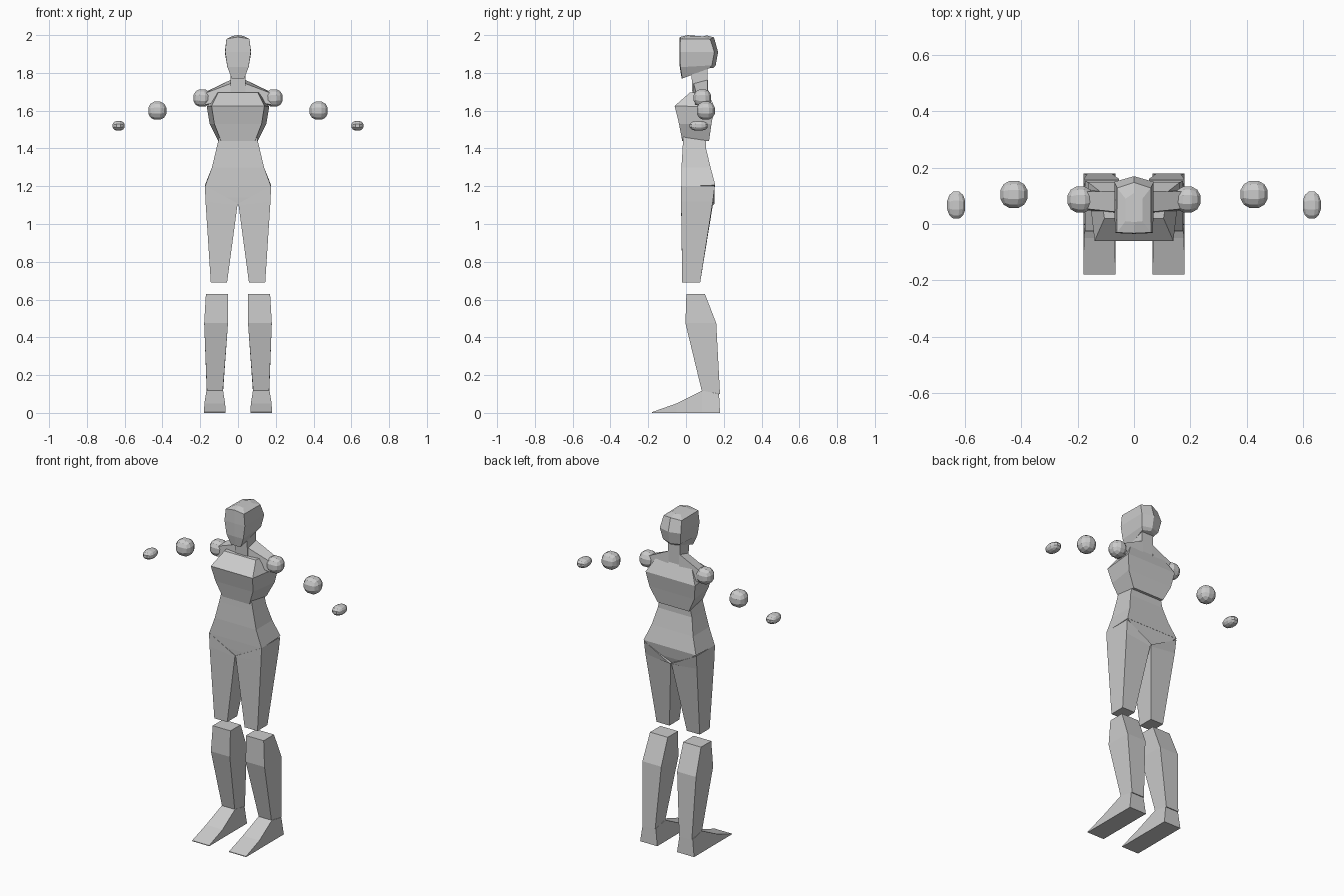
import bpy, bmesh
from mathutils import Vector

grey = bpy.data.materials.new("plain grey")
grey.diffuse_color = (0.6, 0.6, 0.6, 1)


def finish(name, bm):
    bmesh.ops.recalc_face_normals(bm, faces=bm.faces[:])
    me = bpy.data.meshes.new(name)
    bm.to_mesh(me)
    bm.free()
    me.materials.append(grey)
    ob = bpy.data.objects.new(name, me)
    bpy.context.collection.objects.link(ob)
    return ob


def loft(name, rings, side=1):
    """Skin a stack of closed rings and cap both ends."""
    bm = bmesh.new()
    vs = [[bm.verts.new((x * side, y, z)) for x, y, z in r] for r in rings]
    n = len(rings[0])
    for a, b in zip(vs, vs[1:]):
        for i in range(n):
            j = (i + 1) % n
            bm.faces.new((a[i], a[j], b[j], b[i]))
    bm.faces.new(vs[0])
    bm.faces.new(vs[-1])
    return finish(name, bm)


def sym(fx, bx, yf, yb, zf, zb):
    """Centred trapezoid: front and back half widths, depths and heights."""
    return [(-fx, yf, zf), (fx, yf, zf), (bx, yb, zb), (-bx, yb, zb)]


def limb(xi, xo, yf, yb, zi, zo=None):
    """Off-centre rectangle with inner and outer heights."""
    zo = zi if zo is None else zo
    return [(xi, yf, zi), (xo, yf, zo), (xo, yb, zo), (xi, yb, zi)]


def joint(name, centre, size):
    """Rounded cube with three facets along each edge."""
    bm = bmesh.new()
    bmesh.ops.create_cube(bm, size=2)
    bmesh.ops.subdivide_edges(bm, edges=bm.edges[:], cuts=2, use_grid_fill=True)
    for v in bm.verts:
        p = v.co.normalized() / 0.905
        v.co = Vector(centre) + Vector(p[i] * size[i] for i in range(3))
    return finish(name, bm)


# Head: six-sided rings with a flat face and a pointed back
def head_ring(fx, bx, yf, yb, zf, zb, crown=0):
    return [(-fx, yf, zf), (0, yf - 0.003, zf + crown), (fx, yf, zf),
            (bx, yb - 0.02, zb), (0, yb, zb + crown), (-bx, yb - 0.02, zb)]


loft("head", [head_ring(0.033, 0.045, -0.02, 0.145, 1.77, 1.825),
              head_ring(0.056, 0.058, -0.03, 0.157, 1.83, 1.84),
              head_ring(0.068, 0.07, -0.032, 0.17, 1.91, 1.91),
              head_ring(0.061, 0.06, -0.03, 0.148, 1.98, 1.978, 0.01),
              head_ring(0.03, 0.03, 0.01, 0.11, 1.995, 1.993, 0.005)])

# Neck and torso
loft("neck", [sym(0.04, 0.04, 0.035, 0.115, 1.66, 1.66),
              sym(0.04, 0.04, 0.028, 0.115, 1.82, 1.83)])
loft("chest", [sym(0.09, 0.105, -0.02, 0.122, 1.44, 1.44),
               sym(0.125, 0.15, -0.037, 0.135, 1.53, 1.53),
               sym(0.14, 0.165, -0.06, 0.15, 1.625, 1.62),
               sym(0.105, 0.12, 0.02, 0.115, 1.695, 1.70)])
loft("waist", [sym(0.175, 0.175, -0.025, 0.155, 1.198, 1.206),
               sym(0.138, 0.138, -0.024, 0.13, 1.30, 1.30),
               sym(0.114, 0.114, -0.018, 0.106, 1.40, 1.40),
               sym(0.10, 0.10, -0.015, 0.106, 1.46, 1.46)])
loft("pelvis", [sym(0.02, 0.02, -0.022, 0.13, 1.10, 1.10),
                sym(0.085, 0.085, -0.024, 0.143, 1.14, 1.14),
                sym(0.174, 0.174, -0.025, 0.154, 1.198, 1.206)])

for side, tag in ((1, "left"), (-1, "right")):
    # Sloping shoulder wedge between neck and arm
    loft(tag + "_shoulder_slope",
         [[(0.035, 0.035, 1.66), (0.035, 0.12, 1.66),
           (0.035, 0.115, 1.765), (0.035, 0.04, 1.745)],
          [(0.18, 0.05, 1.63), (0.18, 0.12, 1.63),
           (0.18, 0.115, 1.695), (0.18, 0.055, 1.69)]], side)

    # Loose arm joints and hand
    joint(tag + "_shoulder_joint", (0.19 * side, 0.087, 1.667), (0.046, 0.046, 0.046))
    joint(tag + "_elbow_joint", (0.427 * side, 0.105, 1.60), (0.048, 0.048, 0.048))
    joint(tag + "_hand", (0.632 * side, 0.067, 1.52), (0.032, 0.048, 0.026))

    # Thigh with a top sloping down to the crotch
    loft(tag + "_thigh", [limb(0.058, 0.144, -0.02, 0.075, 0.69),
                          limb(0.003, 0.172, -0.026, 0.142, 1.10, 1.12),
                          limb(0.002, 0.175, -0.026, 0.152, 1.108, 1.2)], side)

    # Lower leg
    loft(tag + "_shin", [[(0.08, 0.083, 0.118), (0.165, 0.083, 0.118),
                          (0.165, 0.18, 0.10), (0.08, 0.18, 0.10)],
                         limb(0.053, 0.179, -0.003, 0.16, 0.475),
                         limb(0.052, 0.17, 0.002, 0.10, 0.63)], side)

    # Foot: sections from toe to heel, as (y, height, top inset)
    foot = []
    for y, h, inset in ((-0.18, 0.004, 0), (-0.05, 0.05, 0.002),
                        (0.085, 0.118, 0.013), (0.175, 0.10, 0.013)):
        yb = 0.18 if y > 0.1 else y
        foot.append([(0.066, yb, 0), (0.18, yb, 0),
                     (0.18 - inset, y, h), (0.066 + inset, y, h)])
    loft(tag + "_foot", foot, side)
